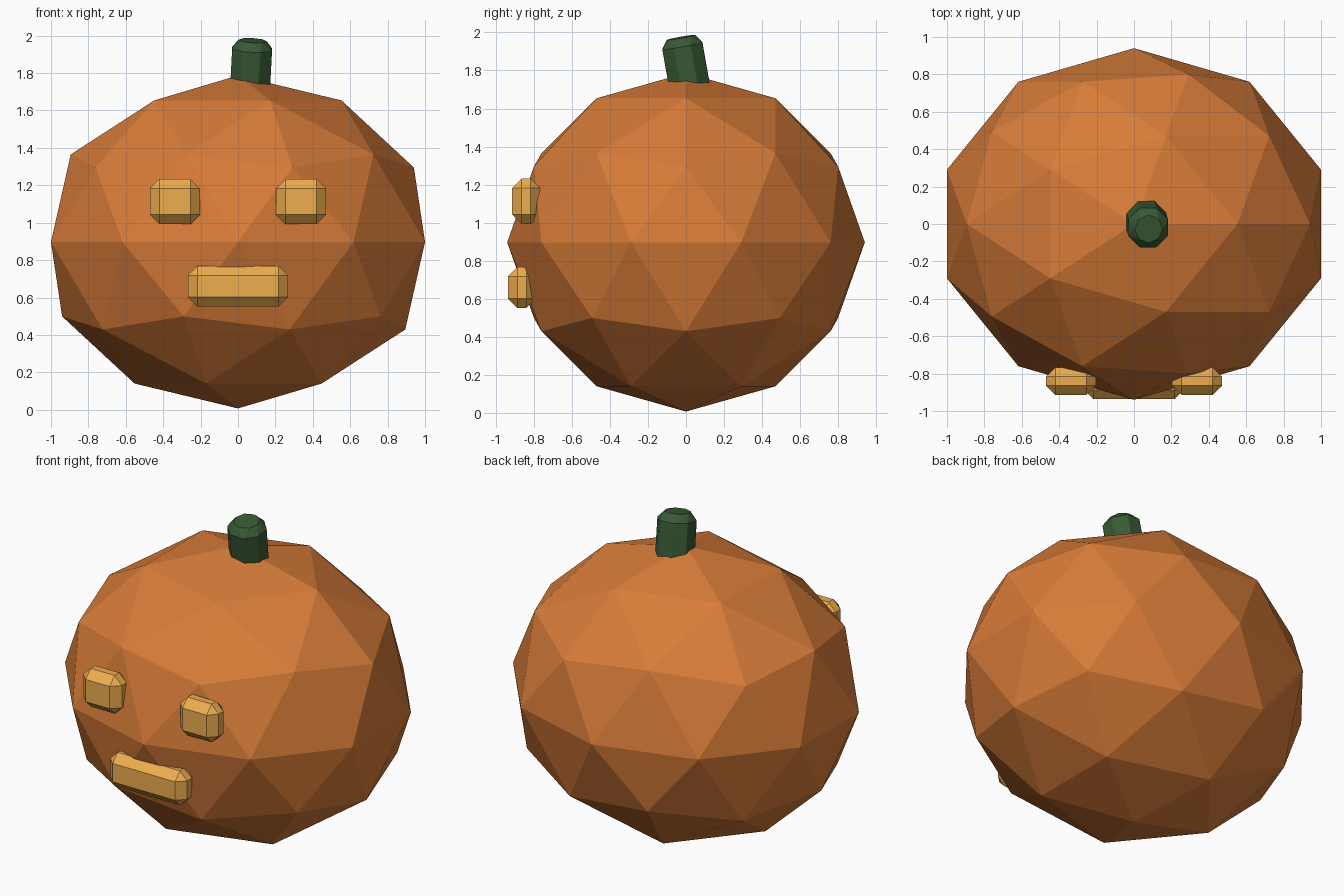
import bpy
from math import radians
from mathutils import Euler, Vector

if "Cube" in bpy.data.objects:
    bpy.data.objects.remove(bpy.data.objects["Cube"])


def material(name, rgb):
    m = bpy.data.materials.new(name)
    m.diffuse_color = (*rgb, 1)
    m.use_nodes = True
    m.node_tree.nodes["Principled BSDF"].inputs["Base Color"].default_value = m.diffuse_color
    return m


orange = material("orange_skin", (0.68, 0.20, 0.04))
green = material("stem_green", (0.04, 0.10, 0.035))
yellow = material("glow_yellow", (0.85, 0.42, 0.08))


def finish(name, mat, scale=None, bevel=0):
    ob = bpy.context.object
    ob.name = name
    ob.data.materials.append(mat)
    if scale:
        ob.scale = scale
        bpy.ops.object.transform_apply(location=False, rotation=False, scale=True)
    if bevel:
        mod = ob.modifiers.new("chamfer", 'BEVEL')
        mod.width = bevel
        mod.segments = 1
    return ob


def face_block(name, location, size):
    bpy.ops.mesh.primitive_cube_add(size=1, location=location)
    finish(name, yellow, size, 0.05)


# Faceted body: squashed icosphere
bpy.ops.mesh.primitive_ico_sphere_add(subdivisions=2, radius=1, location=(0, 0, 0.897))
finish("pumpkin_body", orange, (1.0515, 0.94, 0.89))

# Leaning eight-sided stem, sunk into the body
tilt = Euler((radians(10), radians(3), 0))
length = 0.36
axis = Vector((0, 0, 1))
axis.rotate(tilt)
centre = Vector((0.078, -0.027, 1.974)) - axis * length / 2
bpy.ops.mesh.primitive_cylinder_add(vertices=8, radius=0.124, depth=length,
                                    location=centre, rotation=tilt)
finish("stem", green, bevel=0.045)

# Eyes and mouth
for name, side in (("left_eye", -1), ("right_eye", 1)):
    face_block(name, (side * 0.337, -0.84, 1.113), (0.267, 0.147, 0.24))
face_block("mouth", (0, -0.863, 0.66), (0.534, 0.147, 0.216))
